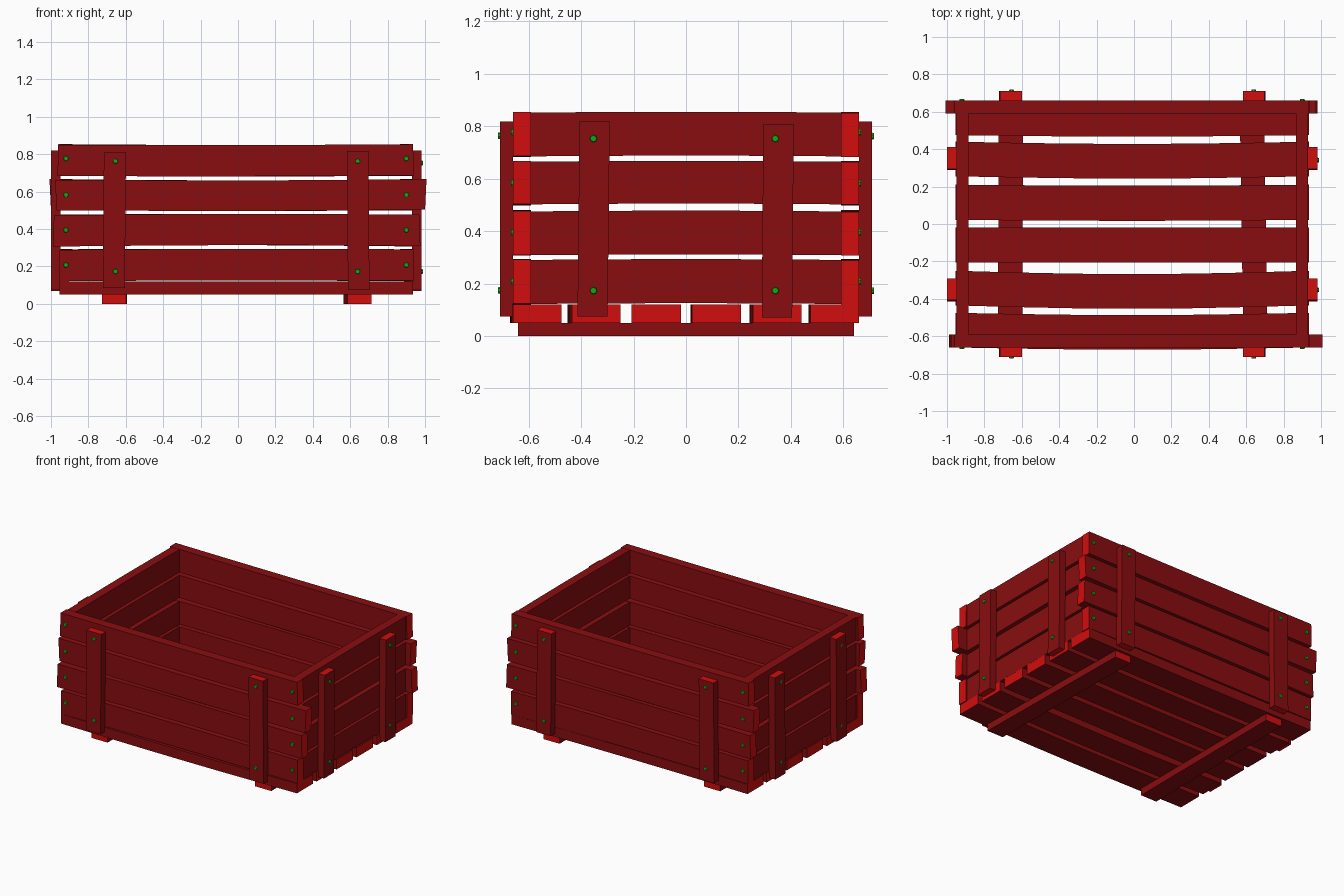
import bpy, bmesh, math
from mathutils import Matrix, Vector

if "Cube" in bpy.data.objects:
    bpy.data.objects.remove(bpy.data.objects["Cube"])


def material(name, rgb):
    m = bpy.data.materials.new(name)
    m.diffuse_color = (*rgb, 1)
    m.use_nodes = True
    m.node_tree.nodes["Principled BSDF"].inputs["Base Color"].default_value = m.diffuse_color
    return m


WOOD = material("dark_red_wood", (0.25, 0.004, 0.005))
GRAIN = material("bright_red_end_grain", (0.64, 0.004, 0.004))
NAIL = material("green_nail", (0.005, 0.40, 0.008))


def finish(name, bm, mats):
    bmesh.ops.recalc_face_normals(bm, faces=bm.faces[:])
    me = bpy.data.meshes.new(name)
    bm.to_mesh(me)
    bm.free()
    for m in mats:
        me.materials.append(m)
    ob = bpy.data.objects.new(name, me)
    bpy.context.collection.objects.link(ob)


def board(name, axes, length, width, thick, bow=0.0, tilt=0.0, skew=0.0, n=6):
    """Plank along axes[0], wide along axes[1]; bowed and tilted in its plane."""
    la, wa, ta = ("xyz".index(c) for c in axes)
    bm = bmesh.new()
    rings = []
    for i in range(n + 1):
        t = i / n
        off = bow * math.sin(math.pi * t) + tilt * (t - 0.5)
        ring = []
        for w, th in ((0, 0), (1, 0), (1, 1), (0, 1)):
            p = Vector()
            p[la] = length[0] + (length[1] - length[0]) * t
            if i in (0, n):
                p[la] += skew * (w if i == 0 else -w)
            p[wa] = width[w] + off
            p[ta] = thick[th]
            ring.append(bm.verts.new(p))
        rings.append(ring)
    for a, b in zip(rings, rings[1:]):
        for k in range(4):
            bm.faces.new((a[k], a[(k + 1) % 4], b[(k + 1) % 4], b[k]))
    for end in (rings[0], rings[-1]):
        bm.faces.new(end).material_index = 1
    finish(name, bm, (WOOD, GRAIN))


def nail(name, pos, axis):
    bm = bmesh.new()
    rot = Vector((0, 0, 1)).rotation_difference(Vector(axis)).to_matrix().to_4x4()
    bmesh.ops.create_cone(bm, cap_ends=True, segments=7, radius1=0.015, radius2=0.012,
                          depth=0.012, matrix=Matrix.Translation(pos) @ rot)
    finish(name, bm, (NAIL,))


# Skids under the floor
board("skid_left", "yxz", (-0.64, 0.64), (-0.725, -0.595), (0, 0.05), tilt=0.005)
board("skid_right", "yxz", (-0.64, 0.64), (0.575, 0.705), (0, 0.05), tilt=-0.02)

# Floor planks
floor = [(-0.66, -0.475, -0.012), (-0.435, -0.25, -0.018), (-0.207, -0.02, 0.0),
         (0.022, 0.21, -0.005), (0.255, 0.44, -0.012), (0.475, 0.66, -0.008)]
for i, (a, b, bow) in enumerate(floor):
    board(f"floor_plank_{i}", "xyz", (-0.955, 0.935), (a, b), (0.05, 0.12), bow=bow)

# Wall slats, bottom to top
rows = [(0.122, 0.29), (0.308, 0.475), (0.502, 0.665), (0.685, 0.852)]
front_len = [(-0.955, 0.94), (-0.99, 0.975), (-0.97, 1.0), (-0.965, 0.94)]
back_len = [(-0.96, 0.94), (-0.98, 0.98), (-1.0, 0.965), (-0.965, 0.94)]
for i, (a, b) in enumerate(rows):
    bow = (0.004, 0.006, -0.005, -0.003)[i]
    skew = (0.0, 0.006, -0.008, 0.004)[i]
    board(f"front_slat_{i}", "xzy", front_len[i], (a, b), (-0.66, -0.592), bow, 0.003, skew)
    board(f"back_slat_{i}", "xzy", back_len[i], (a, b), (0.592, 0.66), bow, -0.003, skew)
    board(f"left_slat_{i}", "yzx", (-0.592, 0.592), (a, b), (-0.95, -0.885), 0.003)
    board(f"right_slat_{i}", "yzx", (-0.592, 0.592), (a, b), (0.865, 0.93), 0.003)

# Upright battens outside the walls
for side, s in (("front", -1), ("back", 1)):
    y = sorted((s * 0.66, s * 0.71))
    board(f"{side}_batten_left", "zxy", (0.085, 0.81), (-0.72, -0.602), y, tilt=0.006)
    board(f"{side}_batten_right", "zxy", (0.075, 0.818), (0.585, 0.70), y, tilt=-0.006)
for side, x in (("left", (-1.0, -0.95)), ("right", (0.93, 0.98))):
    board(f"{side}_batten_front", "zyx", (0.075, 0.82), (-0.41, -0.295), x, tilt=0.008)
    board(f"{side}_batten_back", "zyx", (0.07, 0.808), (0.292, 0.408), x, tilt=0.006)

# Nail heads
for side, s in (("front", -1), ("back", 1)):
    for x in (-0.92, 0.90):
        for i, z in enumerate((0.208, 0.395, 0.583, 0.777)):
            nail(f"{side}_slat_nail_{i}", (x, s * 0.662, z), (0, s, 0))
    for x in (-0.655, 0.64):
        for z in (0.173, 0.763):
            nail(f"{side}_batten_nail", (x, s * 0.712, z), (0, s, 0))
for side, s, x in (("left", -1, -0.995), ("right", 1, 0.982)):
    for y in (-0.353, 0.341):
        for z in (0.173, 0.753):
            nail(f"{side}_batten_nail", (x, y, z), (s, 0, 0))
